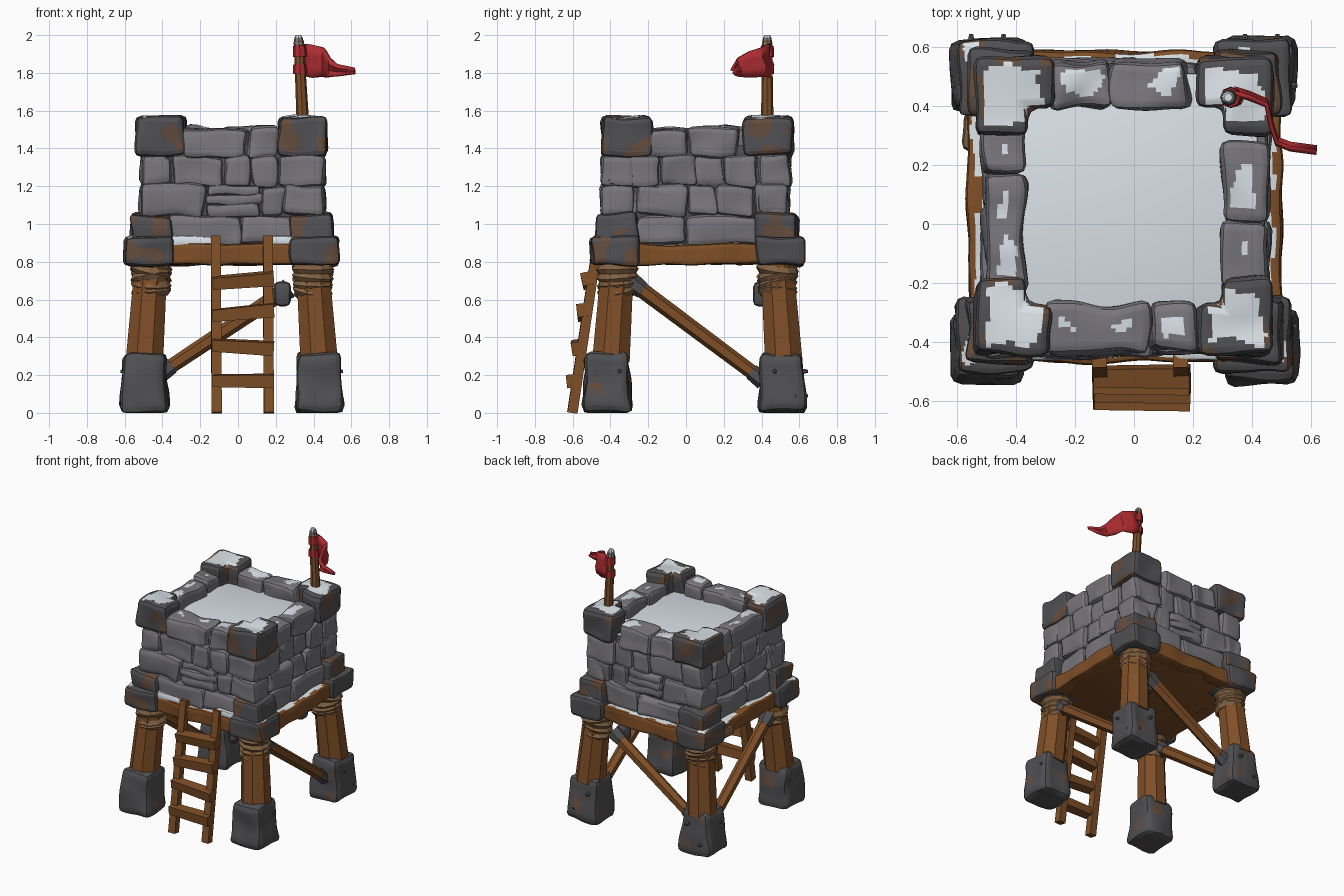
import bpy, bmesh, math, random
from mathutils import Vector, Matrix, noise

random.seed(4)
if "Cube" in bpy.data.objects:
    bpy.data.objects.remove(bpy.data.objects["Cube"])


def material(name, r, g, b):
    m = bpy.data.materials.new(name)
    m.use_nodes = True
    m.diffuse_color = (r, g, b, 1)
    bsdf = next(n for n in m.node_tree.nodes if n.type == 'BSDF_PRINCIPLED')
    bsdf.inputs["Base Color"].default_value = (r, g, b, 1)
    bsdf.inputs["Roughness"].default_value = 0.9
    return m


STONE = material("grey stone", .19, .183, .2)
DARK = material("dark stone", .08, .079, .084)
WOOD = material("brown wood", .21, .077, .02)
ROPE = material("tan rope", .22, .12, .055)
SNOW = material("pale snow", .73, .79, .83)
RUST = material("rusty brown", .13, .075, .048)
RED = material("red cloth", .42, .025, .03)


def finish(name, bm, mats, angle=35):
    bmesh.ops.recalc_face_normals(bm, faces=bm.faces)
    me = bpy.data.meshes.new(name)
    bm.to_mesh(me)
    bm.free()
    for m in mats:
        me.materials.append(m)
    ob = bpy.data.objects.new(name, me)
    bpy.context.collection.objects.link(ob)
    bpy.ops.object.select_all(action='DESELECT')
    ob.select_set(True)
    bpy.context.view_layer.objects.active = ob
    bpy.ops.object.shade_smooth_by_angle(angle=math.radians(angle))
    return ob


def block(name, lo, hi, base, step=.05, bevel=.025, rough=.012,
          snow=None, drift=.04, rust=None, notch=None, taper=1):
    """Worn block; notch = (x sign, y sign, arm width) cuts it to an L."""
    lo, hi = Vector(lo), Vector(hi)
    mid, size = (lo + hi) / 2, hi - lo
    bm = bmesh.new()
    if notch:
        sx, sy, arm = notch
        w, d = size.x / 2, size.y / 2
        outline = [(-w, -d), (w, -d), (w, arm - d), (arm - w, arm - d), (arm - w, d), (-w, d)]
        base_face = bm.faces.new([bm.verts.new((mid.x - sx * x, mid.y - sy * y, lo.z)) for x, y in outline])
        ext = bmesh.ops.extrude_face_region(bm, geom=[base_face], use_keep_orig=True)
        top = [g for g in ext["geom"] if isinstance(g, bmesh.types.BMVert)]
        bmesh.ops.translate(bm, verts=top, vec=(0, 0, size.z))
        bmesh.ops.recalc_face_normals(bm, faces=bm.faces)
    else:
        bmesh.ops.create_cube(bm, size=1, matrix=Matrix.Translation(mid) @ Matrix.Diagonal((*size, 1)))
    bmesh.ops.bevel(bm, geom=bm.edges[:], offset=bevel, segments=2, profile=.5, affect='EDGES')
    for axis in range(3):
        normal = Vector([float(i == axis) for i in range(3)])
        cuts = max(1, int(size[axis] / step))
        for i in range(1, cuts):
            bmesh.ops.bisect_plane(bm, geom=bm.verts[:] + bm.edges[:] + bm.faces[:],
                                   plane_co=lo + normal * size[axis] * i / cuts, plane_no=normal)
    seed = Vector((random.random(), random.random(), random.random())) * 20
    for v in bm.verts:
        k = 1 + (taper - 1) * (v.co.z - lo.z) / size.z
        v.co.x, v.co.y = mid.x + (v.co.x - mid.x) * k, mid.y + (v.co.y - mid.y) * k
        v.co += noise.noise_vector(v.co * 6 + seed) * rough
        v.co.z = max(v.co.z, 0)
    bm.normal_update()
    # snow lies inside the rim of upward faces, stains fall in patches
    for f in bm.faces:
        c = f.calc_center_median()
        n = noise.noise(c * 9 + seed)
        rim = min(c.x - lo.x, hi.x - c.x, c.y - lo.y, hi.y - c.y)
        if snow is not None and f.normal.z > .8 and rim + n * drift > snow:
            f.material_index = 1
        elif rust is not None and n > rust:
            f.material_index = 2
    return finish(name, bm, (base, SNOW, RUST))


def limb(name, a, b, r1, r2, mat, sides=8, turn=0):
    a, b = Vector(a), Vector(b)
    d = b - a
    mat4 = Matrix.Translation((a + b) / 2) @ d.to_track_quat('Z', 'Y').to_matrix().to_4x4()
    bm = bmesh.new()
    bmesh.ops.create_cone(bm, cap_ends=True, segments=sides, radius1=r1, radius2=r2,
                          depth=d.length, matrix=mat4 @ Matrix.Rotation(turn, 4, 'Z'))
    return finish(name, bm, [mat])


# Room body and snowy roof deck
block("wall_core", (-.47, -.4, .86), (.42, .51, 1.42), DARK, step=2, bevel=.005, rough=.004, snow=-1)
block("platform_underside", (-.53, -.44, .79), (.47, .56, .88), WOOD, step=2, bevel=.01, rough=.005)

# Stone courses: (bottom, top, joints along the wall); each wall adds its own parapet joints
COURSES_X = [(.89, 1.05, (-.36, .02, .3)), (1.04, 1.21, (-.52, -.17, .12, .25, .46)),
             (1.2, 1.37, (-.5, -.35, -.07, .07, .21, .46))]
COURSES_Y = [(.89, 1.05, (-.27, 0, .39)), (1.04, 1.21, (-.42, -.26, .01, .16, .36, .54)),
             (1.2, 1.37, (-.42, -.14, .05, .2, .38, .54))]
WALLS = [("front", 0, -.44, -.27, (-.3, .05, .22)), ("back", 0, .39, .55, (-.29, -.08, .18)),
         ("right", 1, -.51, -.37, (-.22, .175, .33)), ("left", 1, .3, .45, (-.22, .01, .28))]
for side, axis, t0, t1, crest in WALLS:
    for z0, z1, joints in (COURSES_Y if axis else COURSES_X) + [(1.35, 1.51, crest)]:
        parapet = z0 > 1.3
        for a, b in zip(joints, joints[1:]):
            push = random.uniform(-.015, .012)
            near, far = (t0 - push, t1) if t0 < 0 else (t0, t1 + push)
            rows = [(z0, z1)]
            if b - a > .26 and z0 == 1.04 and axis == 0 and a > -.2:
                rows = [(z0, z0 + .07), (z0 + .06, z0 + .12), (z0 + .11, z1)]
            for r0, r1 in rows:
                r1 += random.uniform(-.012, .008)
                lo, hi = (a, near, r0), (b, far, r1)
                if axis:
                    lo, hi = (near, a, r0), (far, b, r1)
                block(side + "_wall_stone", lo, hi, STONE, step=.016 if parapet else .035,
                      bevel=min(.028, (r1 - r0) / 3), rough=.024, snow=.06 if parapet else None, drift=.07)

# Frame beams and front snow drifts
for name, lo, hi in [("front_beam", (-.42, -.47, .785), (.34, -.38, .895)),
                     ("back_beam", (-.42, .49, .785), (.34, .59, .895)),
                     ("right_beam", (-.565, -.32, .785), (-.46, .42, .895)),
                     ("left_beam", (.4, -.32, .785), (.5, .42, .895))]:
    block(name, lo, hi, WOOD, step=.025, bevel=.018, rough=.014, snow=.03)
for a, b in [(-.36, -.13), (.13, .31)]:
    block("snow_drift", (a, -.465, .88), (b, -.4, .94), SNOW, bevel=.02)
block("beam_binding", (-.6, .24, .785), (-.5, .36, .86), ROPE, bevel=.025, rough=.03)

# Corners: battlements, footing stones, legs, rope and boots
for sx in (-1, 1):
    for sy in (-1, 1):
        def at(x, y, z):
            return (-.033 + sx * x, .06 + sy * y, z)

        def corner(name, inner, outer, z0, z1, shift=0, **kw):
            p, q = at(inner, inner, z0), at(outer, outer, z1)
            lo = Vector([min(i) for i in zip(p, q)]) + Vector((0, shift, 0))
            hi = Vector([max(i) for i in zip(p, q)]) + Vector((0, shift, 0))
            block(name, lo, hi, DARK, **kw)

        corner("battlement", .245, .505, 1.36, 1.57, step=.015, bevel=.03, rough=.018,
               snow=.04, rust=.22, notch=(sx, sy, .17))
        corner("footing_stone", .31, .53, .9, 1.055, step=.016, bevel=.025, rough=.022, rust=.12)
        corner("footing_base", .31, .565, .78, .935, step=.018, bevel=.025, rough=.018,
               snow=.045, drift=.06, rust=.3)
        corner("leg_boot", .335, .59, 0, .32, shift=-.015, step=.03, bevel=.035, rough=.02, rust=.5, taper=.85)
        limb("leg", at(.462, .457, .28), at(.425, .42, .82), .107, .092, WOOD, 8, math.pi / 8)
        for z, r in ((.645, .079), (.68, .08), (.72, .084), (.76, .086)):
            bpy.ops.mesh.primitive_torus_add(
                major_segments=11, minor_segments=5, major_radius=r, minor_radius=.029, location=at(.428, .424, z),
                rotation=(random.uniform(-.2, .2), random.uniform(-.2, .2), 0))
            wrap = bpy.context.object
            wrap.name = "rope_wrap"
            wrap.data.materials.append(ROPE)
        for u, z in ((.41, .22), (.52, .09)):
            limb("boot_stud", at(.55, u, z), at(.588, u, z), .016, .008, DARK, 6)
            limb("boot_stud", at(u, .55, z), at(u, .585, z), .016, .008, DARK, 6)

# Diagonal braces with grey end caps
for name, a, b in [("left_brace", (.41, -.3, .7), (.43, .41, .17)),
                   ("right_brace", (-.48, -.3, .7), (-.5, .41, .17)),
                   ("back_brace", (.27, .47, .66), (-.41, .5, .21))]:
    a, b = Vector(a), Vector(b)
    limb(name, a, b, .042, .038, WOOD, 6)
    limb(name + "_low_cap", b.lerp(a, .09), b, .043, .05, DARK, 6)
    limb(name + "_high_cap", a, a.lerp(b, .1), .055, .045, DARK, 6)
block("brace_knot", (.19, .35, .56), (.28, .45, .69), DARK, bevel=.03)

# Ladder
for x in (-.113, .163):
    limb("ladder_rail", (x, -.602, 0), (x - .005, -.462, .935), .038, .036, WOOD, 4, math.pi / 4)
for z in (.17, .35, .53, .7):
    y = -.608 + .15 * z - .015
    tilt = random.uniform(-.015, .015)
    limb("ladder_rung", (-.135, y, z - tilt), (.19, y, z + tilt), .044, .05, WOOD, 4,
         math.pi / 4 + random.uniform(-.25, .25))

# Flagpole with snowy tip and waving pennant
limb("flagpole", (.345, .43, 1.5), (.322, .43, 1.97), .034, .026, WOOD, 8)
limb("pole_tip", (.322, .43, 1.95), (.32, .43, 1.99), .029, .021, STONE, 8)
limb("pole_snow", (.32, .43, 1.985), (.32, .43, 2), .023, .014, SNOW, 8)
for z0, z1 in [(1.795, 1.845), (1.885, 1.945)]:
    limb("pennant_tie", (.329, .43, z0), (.326, .43, z1), .037, .034, RED, 8)
bm = bmesh.new()
columns = []
for x, y, z0, z1 in [(.34, .45, 1.785, 1.955), (.39, .435, 1.775, 1.95), (.45, .41, 1.78, 1.935),
                     (.465, .34, 1.775, 1.915), (.485, .28, 1.78, 1.88), (.53, .262, 1.785, 1.845),
                     (.62, .25, 1.797, 1.825)]:
    columns.append([bm.verts.new((x, y + .012 * math.sin(i * 2), z0 + (z1 - z0) * i / 3)) for i in range(4)])
for c, d in zip(columns, columns[1:]):
    for i in range(3):
        bm.faces.new((c[i], d[i], d[i + 1], c[i + 1]))
flag = finish("pennant", bm, [RED])
thick = flag.modifiers.new("Thickness", 'SOLIDIFY')
thick.thickness = .014
thick.offset = 0
